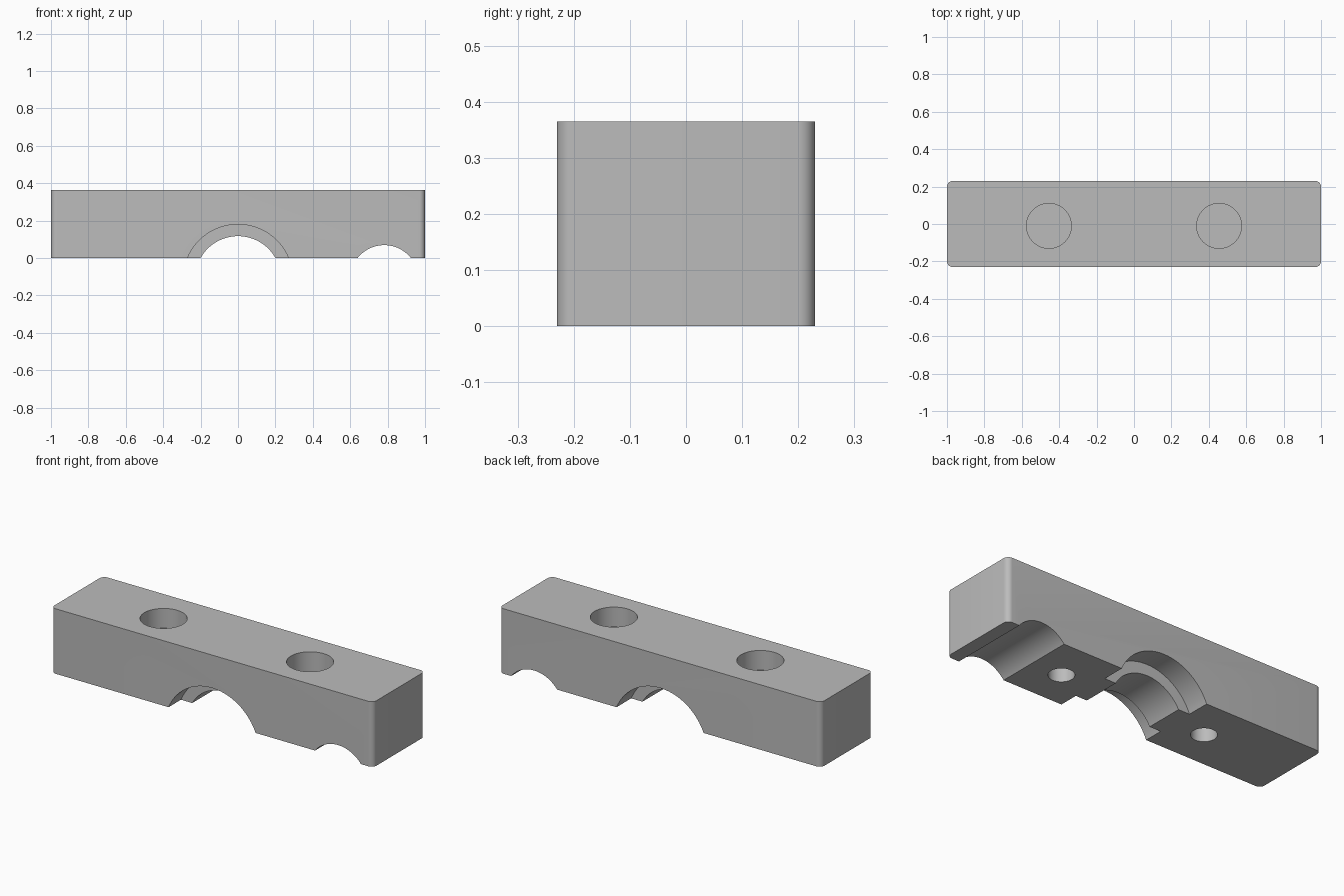
import bpy
import math

cube = bpy.data.objects.get("Cube")
if cube:
    bpy.data.objects.remove(cube, do_unlink=True)

LENGTH, DEPTH, HEIGHT = 2.0, 0.46, 0.365
AXIS_Z = -0.113      # shared height of the groove axes, below the base
MID_Y = -0.01        # middle of the rib and the screw holes

grey = bpy.data.materials.new("plain grey")
grey.use_nodes = True
colour = (0.5, 0.5, 0.5, 1)
grey.diffuse_color = colour
grey.node_tree.nodes["Principled BSDF"].inputs["Base Color"].default_value = colour

# Solid bar with rounded upright corners
bpy.ops.mesh.primitive_cube_add(size=1, location=(0, 0, HEIGHT / 2))
bar = bpy.context.object
bar.name = "clamp_bar"
bar.scale = (LENGTH, DEPTH, HEIGHT)
bpy.ops.object.transform_apply(location=True, scale=True)
bar.data.materials.append(grey)

weights = bar.data.attributes.new("bevel_weight_edge", "FLOAT", "EDGE")
for edge in bar.data.edges:
    a, b = (bar.data.vertices[i].co for i in edge.vertices)
    weights.data[edge.index].value = float(abs(a.z - b.z) > 0.1)
bevel = bar.modifiers.new("round_corners", "BEVEL")
bevel.limit_method = "WEIGHT"
bevel.width = 0.03
bevel.segments = 8
bpy.ops.object.modifier_apply(modifier=bevel.name)


def cut_cylinder(radius, start, end, x, along_y=False, sides=96):
    """Remove a cylinder running from start to end along y or z."""
    mid = (start + end) / 2
    place = (x, mid, AXIS_Z) if along_y else (x, MID_Y, mid)
    turn = (math.pi / 2, 0, 0) if along_y else (0, 0, 0)
    bpy.ops.mesh.primitive_cylinder_add(
        vertices=sides, radius=radius, depth=end - start, location=place, rotation=turn)
    cutter = bpy.context.object
    cutter.hide_render = True
    cutter.data.materials.append(grey)
    bpy.context.view_layer.objects.active = bar
    cut = bar.modifiers.new("cut", "BOOLEAN")
    cut.operation = "DIFFERENCE"
    cut.solver = "EXACT"
    cut.object = cutter
    bpy.ops.object.modifier_apply(modifier=cut.name)
    bpy.data.objects.remove(cutter, do_unlink=True)


# Central groove, wider at both ends so a rib stays in the middle
cut_cylinder(0.23, -0.4, 0.4, 0, along_y=True)
cut_cylinder(0.293, -0.4, MID_Y - 0.11, 0, along_y=True)
cut_cylinder(0.293, MID_Y + 0.11, 0.4, 0, along_y=True)

# Small groove near the left end
cut_cylinder(0.182, -0.4, 0.4, 0.782, along_y=True)

# Screw head recesses above, screw holes below, with a thin skin between
RECESS_FLOOR = HEIGHT - 0.11
for x in (-0.455, 0.455):
    cut_cylinder(0.12, RECESS_FLOOR, HEIGHT + 0.1, x, sides=64)
    cut_cylinder(0.066, -0.1, RECESS_FLOOR - 0.01, x, sides=48)

bpy.ops.object.select_all(action="DESELECT")
bar.select_set(True)
bpy.context.view_layer.objects.active = bar
bpy.ops.object.shade_smooth_by_angle(angle=math.radians(30))
